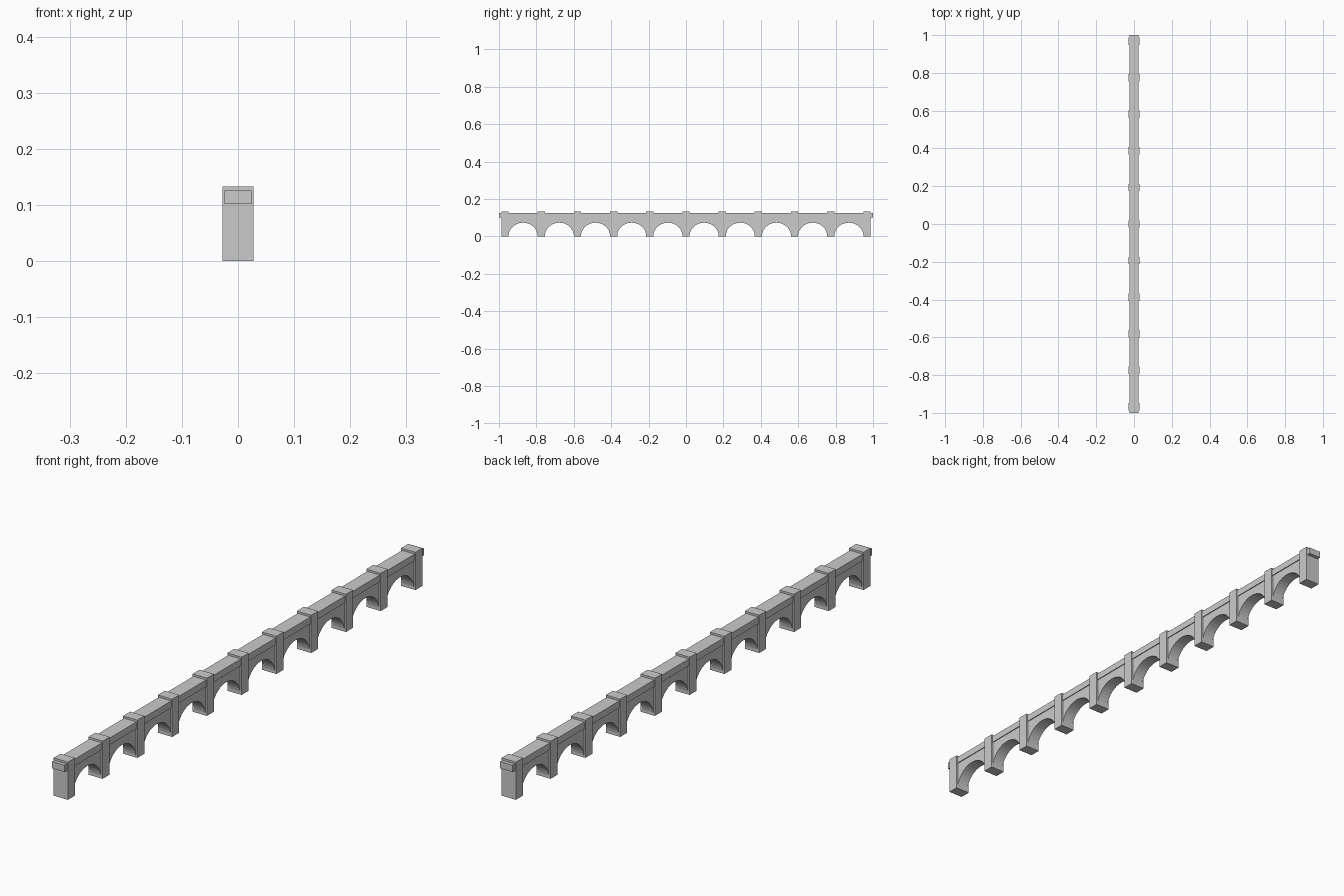
import bpy, bmesh, math

if "Cube" in bpy.data.objects:
    bpy.data.objects.remove(bpy.data.objects["Cube"])

N = 10            # arches
PITCH = 0.1935    # pier spacing
R = 0.078         # arch half span
RISE = 0.073
WALL_X, DECK_X, PIER_X = 0.0215, 0.0245, 0.028
DECK_Z0, DECK_Z1, PIER_Z = 0.102, 0.126, 0.133


def prism(name, outline, direction):
    """Extrude a closed planar outline along a direction."""
    bm = bmesh.new()
    face = bm.faces.new([bm.verts.new(p) for p in outline])
    res = bmesh.ops.extrude_face_region(bm, geom=[face])
    verts = [v for v in res["geom"] if isinstance(v, bmesh.types.BMVert)]
    bmesh.ops.translate(bm, verts=verts, vec=direction)
    bmesh.ops.recalc_face_normals(bm, faces=bm.faces)
    mesh = bpy.data.meshes.new(name)
    bm.to_mesh(mesh)
    bm.free()
    obj = bpy.data.objects.new(name, mesh)
    bpy.context.collection.objects.link(obj)
    return obj


# Arched spandrel walls between the piers
SEG = 20
for i in range(N):
    yc = (i - (N - 1) / 2) * PITCH
    h = PITCH / 2 - 0.001
    pts = [(yc - h, 0), (yc - R, 0)]
    pts += [(yc - R * math.cos(math.pi * k / SEG), RISE * math.sin(math.pi * k / SEG))
            for k in range(1, SEG)]
    pts += [(yc + R, 0), (yc + h, 0), (yc + h, DECK_Z0 + 0.001), (yc - h, DECK_Z0 + 0.001)]
    prism(f"arch_wall_{i}", [(-WALL_X, y, z) for y, z in pts], (2 * WALL_X, 0, 0))

# Deck band running the full length
prism("deck", [(-DECK_X, -1, DECK_Z0), (DECK_X, -1, DECK_Z0),
               (DECK_X, -1, DECK_Z1), (-DECK_X, -1, DECK_Z1)], (0, 2, 0))

# Piers rising past the deck
P = 0.0195
for i in range(N + 1):
    yc = (i - N / 2) * PITCH
    prism(f"pier_{i}", [(-PIER_X, yc - P, 0), (PIER_X, yc - P, 0),
                        (PIER_X, yc + P, 0), (-PIER_X, yc + P, 0)], (0, 0, PIER_Z))
